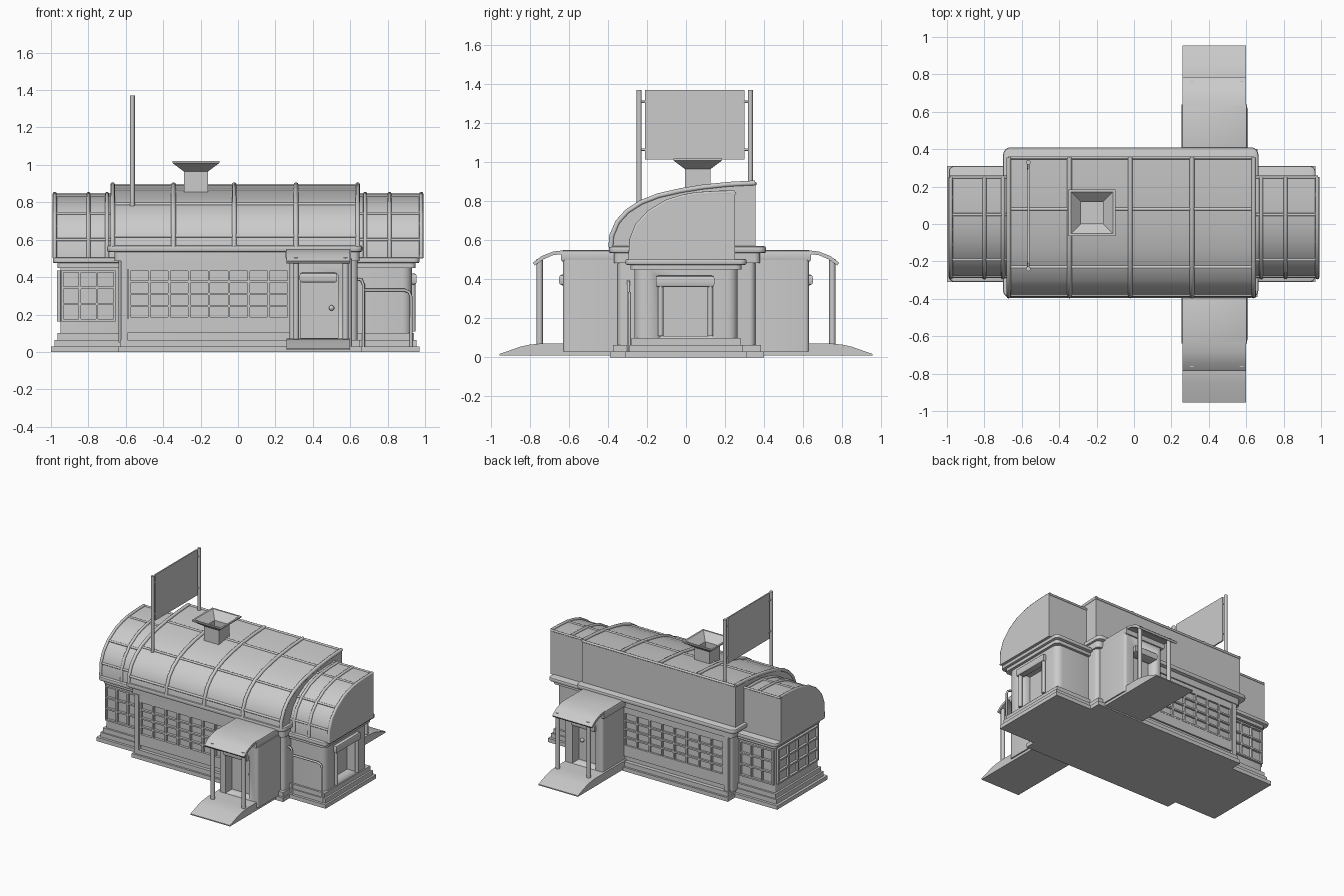
import bpy, bmesh, math
from mathutils import Matrix

if "Cube" in bpy.data.objects:
    bpy.data.objects.remove(bpy.data.objects["Cube"])


def finish(name, bm, angle=35):
    bmesh.ops.recalc_face_normals(bm, faces=bm.faces)
    me = bpy.data.meshes.new(name)
    bm.to_mesh(me)
    bm.free()
    me.shade_smooth()
    me.set_sharp_from_angle(angle=math.radians(angle))
    ob = bpy.data.objects.new(name, me)
    bpy.context.collection.objects.link(ob)
    return ob


def boxes(name, specs, corner=0, bevel=0):
    """Boxes given as (x0, x1, y0, y1, z0, z1), joined in one mesh."""
    bm = bmesh.new()
    for x0, x1, y0, y1, z0, z1 in specs:
        y0, y1 = min(y0, y1), max(y0, y1)
        m = (Matrix.Translation(((x0 + x1) / 2, (y0 + y1) / 2, (z0 + z1) / 2))
             @ Matrix.Diagonal((x1 - x0, y1 - y0, z1 - z0, 1)))
        bmesh.ops.create_cube(bm, size=1, matrix=m)
    if corner:
        es = [e for e in bm.edges if abs(e.verts[0].co.z - e.verts[1].co.z) > 1e-4]
        bmesh.ops.bevel(bm, geom=es, offset=corner, segments=4, profile=0.5, affect='EDGES')
    if bevel:
        es = [e for e in bm.edges if abs(e.verts[0].co.z - e.verts[1].co.z) < 1e-4]
        bmesh.ops.bevel(bm, geom=es, offset=bevel, segments=2, profile=0.5, affect='EDGES')
    return finish(name, bm)


def prism(name, profile, x0, x1):
    """Closed (y, z) profile extruded along x."""
    bm = bmesh.new()
    f = bm.faces.new([bm.verts.new((x0, y, z)) for y, z in profile])
    r = bmesh.ops.extrude_face_region(bm, geom=[f])
    vs = [v for v in r['geom'] if isinstance(v, bmesh.types.BMVert)]
    bmesh.ops.translate(bm, verts=vs, vec=(x1 - x0, 0, 0))
    return finish(name, bm)


def tubes(name, paths, radius):
    cu = bpy.data.curves.new(name, 'CURVE')
    cu.dimensions = '3D'
    cu.bevel_depth = radius
    cu.bevel_resolution = 2
    cu.use_fill_caps = True
    for pts in paths:
        sp = cu.splines.new('POLY')
        sp.points.add(len(pts) - 1)
        for p, co in zip(sp.points, pts):
            p.co = (*co, 1)
    ob = bpy.data.objects.new(name, cu)
    bpy.context.collection.objects.link(ob)
    return ob


def cut(ob, spec):
    cutter = boxes("cutter", [spec])
    mod = ob.modifiers.new("opening", 'BOOLEAN')
    mod.operation = 'DIFFERENCE'
    mod.solver = 'EXACT'
    mod.object = cutter
    bpy.context.view_layer.objects.active = ob
    bpy.ops.object.modifier_apply(modifier=mod.name)
    bpy.data.objects.remove(cutter)


def window_grid(name, u0, u1, z0, z1, cols, rows, plane, out, axis, t=0.012, d=0.018):
    """Glazing bars on a wall; u runs along x (axis 'x') or y (axis 'y')."""
    a, b = sorted((plane - out * 0.01, plane + out * d))
    spans = []
    for i in range(cols + 1):
        u = u0 + (u1 - u0) * i / cols
        spans.append((u - t / 2, u + t / 2, z0 - t / 2, z1 + t / 2))
    for j in range(rows + 1):
        z = z0 + (z1 - z0) * j / rows
        spans.append((u0, u1, z - t / 2, z + t / 2))
    boxes(name, [(p, q, a, b, r, s) if axis == 'x' else (a, b, p, q, r, s)
                 for p, q, r, s in spans])


# Plinths
boxes("main_plinth", [(-0.64, 0.66, -0.39, 0.4, 0, 0.03), (-0.63, 0.65, -0.375, 0.385, 0.03, 0.065)])
boxes("wing_plinths", [(-1, 0.97, -0.31, 0.31, 0, 0.03), (-0.98, 0.955, -0.29, 0.29, 0.03, 0.065),
                       (-0.965, 0.94, -0.28, 0.28, 0.065, 0.1)])

# Walls
boxes("main_wall", [(-0.64, 0.64, -0.35, 0.355, 0.05, 0.54)], corner=0.03)
boxes("left_wing_wall", [(-0.95, -0.6, -0.265, 0.265, 0.08, 0.5)], corner=0.01)
right_wing = boxes("right_wing_wall", [(0.5, 0.93, -0.265, 0.265, 0.06, 0.49)], corner=0.05)
cut(right_wing, (0.85, 1.1, -0.125, 0.125, 0.11, 0.38))

# Eaves
boxes("main_eave", [(-0.7, 0.665, -0.395, 0.41, 0.535, 0.57)], corner=0.04, bevel=0.01)
boxes("main_frieze", [(-0.66, 0.65, -0.37, 0.38, 0.485, 0.54)], corner=0.03)
boxes("wing_eaves", [(-0.99, -0.6, -0.31, 0.31, 0.475, 0.505), (0.6, 0.97, -0.31, 0.31, 0.475, 0.505)],
      corner=0.03, bevel=0.008)
boxes("wing_friezes", [(-0.965, -0.6, -0.285, 0.285, 0.45, 0.48), (0.6, 0.95, -0.285, 0.285, 0.45, 0.48)],
      corner=0.03)

# Half-barrel roofs with ribs
main_arc = [(-0.385, 0.56), (-0.38, 0.62), (-0.35, 0.69), (-0.3, 0.745), (-0.23, 0.79), (-0.14, 0.825),
            (-0.03, 0.85), (0.08, 0.868), (0.22, 0.883), (0.355, 0.89)]
wing_arc = [(-0.285, 0.5), (-0.28, 0.6), (-0.25, 0.675), (-0.19, 0.74), (-0.1, 0.795), (-0.02, 0.82),
            (0.05, 0.833), (0.15, 0.84), (0.25, 0.842)]
prism("main_roof", main_arc + [(0.355, 0.56)], -0.675, 0.645)
for label, x0, x1 in (("left", -0.99, -0.6), ("right", 0.6, 0.99)):
    prism(label + "_wing_roof", wing_arc + [(0.25, 0.5)], x0, x1)

tubes("main_roof_ribs", [[(x, y, z + 0.004) for y, z in main_arc]
                         for x in (-0.67, -0.345, -0.02, 0.31, 0.64)], 0.013)
tubes("wing_roof_ribs", [[(x, y, z + 0.003) for y, z in wing_arc]
                         for x in (-0.98, -0.8, -0.7, 0.68, 0.81, 0.98)], 0.011)
tubes("main_roof_battens", [[(-0.67, *main_arc[i]), (0.64, *main_arc[i])] for i in (1, 4, 7, 9)], 0.009)
tubes("wing_roof_battens", [[(x0, *wing_arc[i]), (x1, *wing_arc[i])] for i in (1, 3, 6, 8)
                            for x0, x1 in ((-0.985, -0.67), (0.64, 0.985))], 0.008)

# Windows, front and back of the hall and around the left wing
for side, s in (("front", -1), ("back", 1)):
    window_grid(side + "_hall_window", -0.58, 0.27, 0.18, 0.44, 8, 4, 0.352 * s, s, 'x')
    boxes(side + "_hall_window_frame", [
        (-0.625, -0.59, 0.34 * s, 0.375 * s, 0.06, 0.49), (0.275, 0.3, 0.34 * s, 0.375 * s, 0.06, 0.49),
        (-0.6, 0.28, 0.34 * s, 0.37 * s, 0.44, 0.49), (-0.6, 0.28, 0.34 * s, 0.368 * s, 0.1, 0.178)])
    window_grid(side + "_left_wing_window", -0.94, -0.66, 0.17, 0.43, 3, 3, 0.265 * s, s, 'x')
window_grid("left_end_window", -0.24, 0.24, 0.17, 0.43, 4, 3, -0.95, -1, 'y')

# Right end window surround
boxes("end_window_lintel", [(0.9, 0.955, -0.155, 0.145, 0.36, 0.42)], bevel=0.014)
tubes("end_window_columns", [[(0.935, y, 0.11), (0.935, y, 0.37)] for y in (-0.13, 0.125)], 0.014)

# Entrance porches, mirrored front and back
for side, s in (("front", -1), ("back", 1)):
    vestibule = boxes(side + "_vestibule", [(0.275, 0.61, 0.3 * s, 0.63 * s, 0.03, 0.5)], corner=0.02)
    cut(vestibule, (0.335, 0.535, *sorted((0.55 * s, 0.7 * s)), 0.075, 0.41))
    boxes(side + "_vestibule_cap", [(0.255, 0.605, 0.34 * s, 0.64 * s, 0.49, 0.55)], bevel=0.012)
    boxes(side + "_door_lintel", [(0.33, 0.53, 0.56 * s, 0.65 * s, 0.37, 0.425)], bevel=0.015)
    bm = bmesh.new()
    bmesh.ops.create_uvsphere(bm, u_segments=12, v_segments=8, radius=0.015,
                              matrix=Matrix.Translation((0.5, 0.56 * s, 0.235)))
    finish(side + "_door_knob", bm)
    ramp = [(0.3, 0.01), (0.955, 0.01), (0.955, 0.018), (0.85, 0.055), (0.8, 0.066), (0.74, 0.072), (0.3, 0.072)]
    prism(side + "_ramp", [(y * s, z) for y, z in ramp], 0.26, 0.6)
    canopy = [(0.62, 0.55), (0.68, 0.543), (0.74, 0.52), (0.785, 0.485),
              (0.775, 0.472), (0.73, 0.503), (0.68, 0.525), (0.62, 0.53)]
    prism(side + "_canopy", [(y * s, z) for y, z in canopy], 0.26, 0.6)
    tubes(side + "_porch_posts", [[(x, 0.75 * s, 0.06), (x, 0.75 * s, 0.505)] for x in (0.31, 0.575)], 0.016)

# Service pipes on the right wing
tubes("service_pipes", [
    [(0.67, -0.295, 0), (0.67, -0.295, 0.36), (0.66, -0.295, 0.385), (0.635, -0.295, 0.39), (0.6, -0.295, 0.39)],
    [(0.67, -0.29, 0.33), (0.89, -0.29, 0.33), (0.915, -0.29, 0.32), (0.925, -0.29, 0.295), (0.925, -0.29, 0.02)]],
    0.008)

# Flared square chimney with an open mouth
bm = bmesh.new()
rings = []
for h, z in ((0.065, 0.84), (0.065, 0.965), (0.125, 1.01), (0.125, 1.02), (0.112, 1.02), (0.058, 0.965), (0.058, 0.88)):
    rings.append([bm.verts.new((-0.225 + a * h, 0.06 + b * h, z))
                  for a, b in ((-1, -1), (1, -1), (1, 1), (-1, 1))])
for lo, hi in zip(rings, rings[1:]):
    for i in range(4):
        j = (i + 1) % 4
        bm.faces.new((lo[i], lo[j], hi[j], hi[i]))
bm.faces.new(rings[0])
bm.faces.new(rings[-1])
finish("chimney", bm)

# Blank rooftop sign board on two posts
boxes("sign_board", [(-0.57, -0.56, -0.21, 0.3, 1.015, 1.37)])
tubes("sign_posts", [[(-0.565, -0.24, 0.78), (-0.565, -0.24, 1.37)],
                     [(-0.565, 0.33, 0.86), (-0.565, 0.33, 1.37)]], 0.013)
tubes("sign_brackets", [[(-0.565, a, z), (-0.565, b, z)] for z in (1.065, 1.31)
                        for a, b in ((-0.24, -0.2), (0.29, 0.33))], 0.006)
